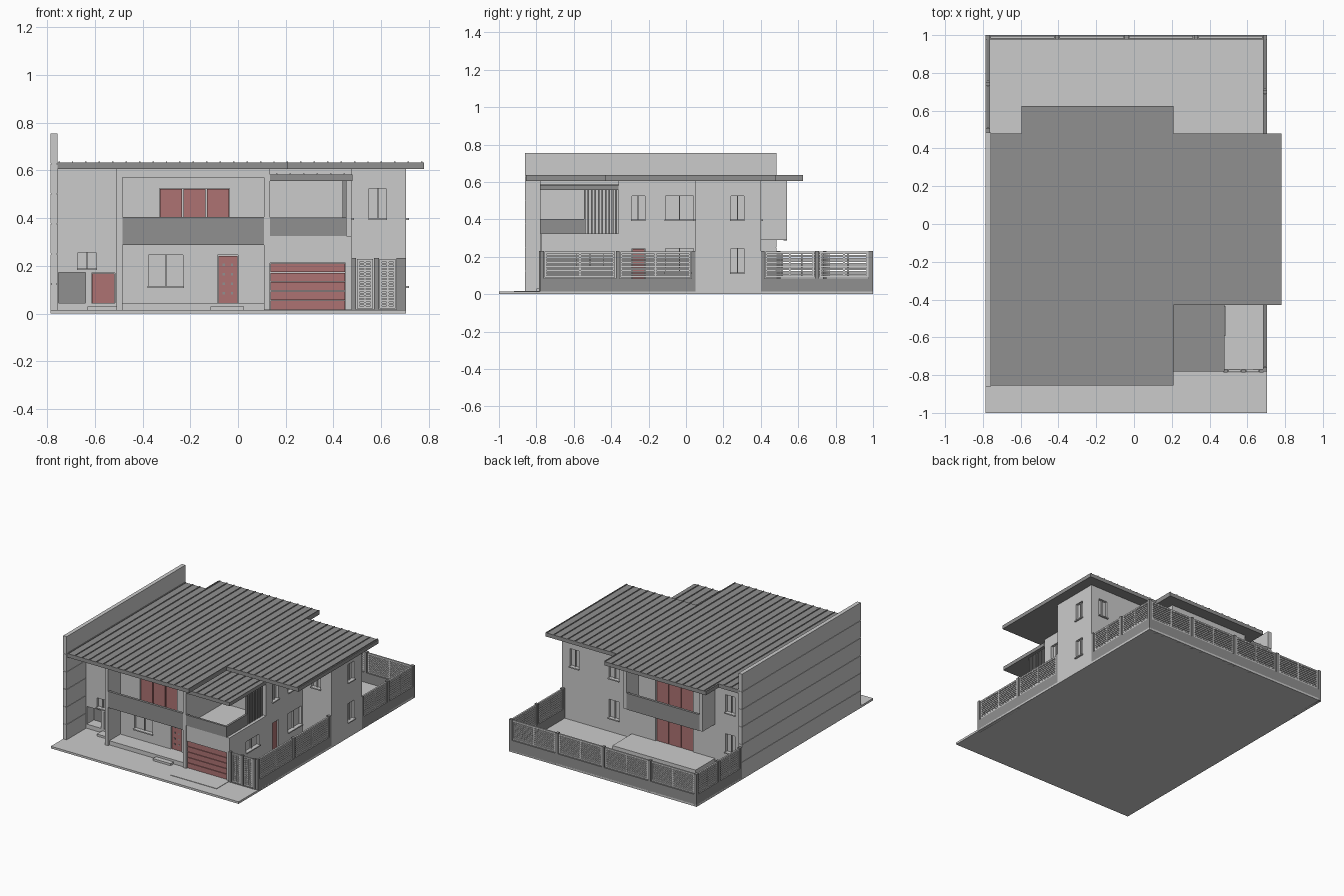
import bpy, bmesh

if "Cube" in bpy.data.objects:
    bpy.data.objects.remove(bpy.data.objects["Cube"])

def material(name, c):
    m = bpy.data.materials.new(name)
    m.diffuse_color = (*c, 1)
    m.use_nodes = True
    m.node_tree.nodes["Principled BSDF"].inputs["Base Color"].default_value = m.diffuse_color
    return m

RED = material("door_red", (0.42, 0.17, 0.17))
DARK = material("dark_grey", (0.28, 0.28, 0.28))

def finish(name, bm, mat=None):
    bmesh.ops.recalc_face_normals(bm, faces=bm.faces)
    me = bpy.data.meshes.new(name)
    bm.to_mesh(me)
    bm.free()
    ob = bpy.data.objects.new(name, me)
    bpy.context.collection.objects.link(ob)
    if mat:
        me.materials.append(mat)
    return ob

def boxes(name, items, mat=None):
    """One object from boxes given as (x0, x1, y0, y1, z0, z1)."""
    bm = bmesh.new()
    for x0, x1, y0, y1, z0, z1 in items:
        vs = bmesh.ops.create_cube(bm, size=1)["verts"]
        for v in vs:
            v.co = ((x0 + x1) / 2 + v.co.x * (x1 - x0),
                    (y0 + y1) / 2 + v.co.y * (y1 - y0),
                    (z0 + z1) / 2 + v.co.z * (z1 - z0))
    return finish(name, bm, mat)

def prism(name, outline, z0, z1, inset=0, mat=None):
    bm = bmesh.new()
    f = bm.faces.new([bm.verts.new((x, y, z0)) for x, y in outline])
    if inset:
        ring = bmesh.ops.inset_region(bm, faces=[f], thickness=inset)["faces"]
        bmesh.ops.delete(bm, geom=ring, context='FACES')
    r = bmesh.ops.extrude_face_region(bm, geom=list(bm.faces))
    for v in [g for g in r["geom"] if isinstance(g, bmesh.types.BMVert)]:
        v.co.z = z1
    return finish(name, bm, mat)

def span(axis, a0, a1, p0, p1, z0, z1):
    """Box running a0..a1 along a wall facing the given axis."""
    p0, p1 = sorted((p0, p1))
    return (a0, a1, p0, p1, z0, z1) if axis == 'y' else (p0, p1, a0, a1, z0, z1)

# Ground slab and driveway
boxes("ground_slab", [(-.785, .705, -1, 1, 0, .015)])
boxes("driveway", [(.11, .475, -.92, -.77, .014, .018)])
boxes("side_path", [(.56, .63, -.77, .04, .014, .018)])

# Party wall made of stacked courses with thin joints
N, H = 6, .755 / 6
boxes("party_wall", [(-.785, -.757, -.86, .485, i * H, (i + 1) * H - (.003 if i < N - 1 else 0))
                     for i in range(N)])
boxes("party_wall_core", [(-.782, -.76, -.857, .482, 0, .75)])

# House volumes
body = [boxes("main_house", [(-.51, .135, -.64, .40, 0, .61)]),
        boxes("left_bay", [(-.757, -.51, -.64, .40, 0, .61)]),
        boxes("garage", [(.11, .475, -.775, -.36, 0, .325)]),
        boxes("right_house", [(.135, .475, -.36, .40, 0, .61)]),
        boxes("right_wing", [(.475, .705, .05, .40, 0, .61)])]

# Windows: axis, wall plane, outward sign, start, end, bottom, top
windows = [('y', -.64, -1, -.375, -.23, .115, .245), ('y', -.64, -1, -.67, -.595, .19, .255),
           ('y', .05, -1, .55, .62, .40, .525), ('x', .705, 1, .24, .31, .40, .525),
           ('x', .705, 1, .24, .31, .115, .245), ('x', .475, 1, -.29, -.22, .40, .525),
           ('x', .475, 1, -.11, .04, .40, .525), ('x', .475, 1, -.11, .04, .115, .245),
           ('x', .475, 1, -.585, -.44, .15, .225), ('y', .40, 1, .57, .64, .40, .525),
           ('y', .40, 1, .25, .33, .40, .525), ('y', .40, 1, .25, .33, .115, .245),
           ('y', .40, 1, -.67, -.595, .40, .525), ('y', .40, 1, -.67, -.595, .115, .245)]
# Doors: same layout plus the number of leaves
doors = [('y', -.64, -1, -.085, 0, .045, .245, 1), ('y', -.64, -1, -.33, -.035, .31, .525, 3),
         ('y', -.64, -1, -.615, -.515, .045, .17, 1), ('x', .475, 1, -.29, -.22, .045, .245, 1),
         ('x', .135, 1, -.52, -.43, .33, .525, 1), ('y', .40, 1, -.335, -.04, .31, .525, 3),
         ('y', .40, 1, -.335, -.04, .045, .25, 3)]
D = .018
cuts, sills, frames, leaves = [], [], [], []
for ax, p, s, a0, a1, z0, z1 in windows:
    cuts.append(span(ax, a0, a1, p - s * D, p + s * .02, z0, z1))
    sills.append(span(ax, a0 - .004, a1 + .004, p - s * .01, p + s * .011, z0 - .008, z0))
    m = (a0 + a1) / 2
    frames.append(span(ax, m - .003, m + .003, p - s * (D + .002), p - s * .009, z0, z1))
for ax, p, s, a0, a1, z0, z1, n in doors:
    cuts.append(span(ax, a0, a1, p - s * D, p + s * .02, z0, z1))
    w = (a1 - a0) / n
    for i in range(n):
        leaves.append(span(ax, a0 + i * w + .003, a0 + (i + 1) * w - .003,
                           p - s * (D + .002), p - s * .008, z0, z1 - .003))
# Utility recess and garage opening
cuts += [(-.752, -.64, -.66, -.55, .045, .172), (.135, .45, -.80, -.755, .017, .213)]
cutter = boxes("opening_cutter", cuts)
cutter.hide_render = True
cutter.display_type = 'WIRE'
for ob in body:
    mod = ob.modifiers.new("openings", 'BOOLEAN')
    mod.operation, mod.solver, mod.object = 'DIFFERENCE', 'EXACT', cutter
boxes("window_sills", sills)
boxes("window_mullions", frames)
boxes("door_leaves", leaves, RED)
boxes("utility_panel", [(-.752, -.64, -.56, -.548, .045, .172)], DARK)
boxes("garage_door", [(.137, .448, -.767, -.753, .018 + i * .039, .054 + i * .039)
                      for i in range(5)], RED)
boxes("entry_door_studs", [(x, x + .01, -.635, -.629, z, z + .01)
                           for x in (-.065, -.03) for z in (.08, .12, .16, .20)], DARK)

# Front portal, porch and steps
boxes("front_portal", [(-.51, -.485, -.78, -.64, 0, .61), (.11, .135, -.78, -.36, 0, .61),
                       (-.485, .11, -.78, -.64, .57, .61)])
boxes("front_balcony_floor", [(-.485, .11, -.765, -.64, .29, .31)])
boxes("front_balcony_parapet", [(-.485, .11, -.78, -.762, .288, .405)], DARK)
boxes("porch", [(-.485, .11, -.765, -.64, .01, .045)])
boxes("porch_steps", [(-.115, .025, -.80, -.765, .01, .03), (-.63, -.51, -.70, -.64, .01, .03)])

# Back balcony and terrace
boxes("back_portal", [(-.51, -.485, .40, .54, .29, .61), (.095, .12, .40, .54, .29, .61),
                      (-.485, .095, .40, .54, .57, .61), (-.485, .095, .40, .525, .29, .31)])
boxes("back_balcony_parapet", [(-.485, .095, .522, .54, .288, .405)], DARK)
boxes("back_terrace", [(-.51, .15, .40, .62, .01, .045)])

# Balcony over the garage with slat screen
boxes("garage_parapet", [(.135, .455, -.78, -.765, .325, .402),
                         (.44, .455, -.765, -.545, .325, .402)], DARK)
boxes("balcony_screen", [(.437, .455, -.545 + i * .0185, -.536 + i * .0185, .325, .558)
                         for i in range(10)], DARK)

# Main roof: soffit, sheet and ribs
R = [(-.757, -.855), (.21, -.855), (.21, -.43), (.78, -.43), (.78, .48), (.21, .48),
     (.21, .625), (-.595, .625), (-.595, .48), (-.757, .48)]
prism("roof_soffit", R, .606, .617, .014, DARK)
prism("roof_sheet", R, .617, .633, 0, DARK)
ribs = []
for i in range(28):
    x = -.75 + i * .0563
    ribs.append((x - .003, x + .003, -.855 if x < .21 else -.43,
                 .625 if -.595 < x < .21 else .48, .632, .638))
boxes("roof_ribs", ribs, DARK)

# Lower roof above the garage balcony
L = [(.135, -.78), (.48, -.78), (.48, -.36), (.135, -.36)]
prism("lower_roof_soffit", L, .556, .566, .012, DARK)
prism("lower_roof_sheet", L, .566, .582, 0, DARK)
boxes("lower_roof_ribs", [(.16 + i * .0563, .166 + i * .0563, -.78, -.36, .581, .587)
                          for i in range(6)], DARK)

# Boundary fence: plinth, posts, framed louvre panels
def fence(name, axis, p0, p1, a0, a1, n, base=.085):
    solid = [span(axis, a0, a1, p0, p1, 0, base)]
    step, mid, bars = (a1 - a0 - .02) / n, (p0 + p1) / 2, []
    for i in range(n + 1):
        c = a0 + i * step
        solid.append(span(axis, c, c + .02, p0, p1, 0, .232))
        if i == n:
            break
        b0, b1 = c + .024, c + step - .004
        for z in (base + .004, .218):
            bars.append(span(axis, b0, b1, mid - .006, mid + .006, z, z + .01))
        for b in (b0, (b0 + b1) / 2 - .005, b1 - .01):
            bars.append(span(axis, b, b + .01, mid - .006, mid + .006, base + .004, .228))
        k = int((.215 - base) / .014)
        for j in range(k):
            z = base + .017 + j * .014
            bars.append(span(axis, b0, b1, mid - .004, mid + .004, z, z + .009))
    boxes(name + "_posts", solid, DARK)
    boxes(name + "_louvres", bars)

fence("right_front_fence", 'x', .682, .705, -.78, .05, 2)
fence("right_back_fence", 'x', .682, .705, .40, 1, 2)
fence("back_fence", 'y', .977, 1, -.785, .705, 4)
fence("left_back_fence", 'x', -.785, -.762, .485, 1, 2)
fence("front_side_gate", 'y', -.785, -.768, .475, .685, 2, .018)
